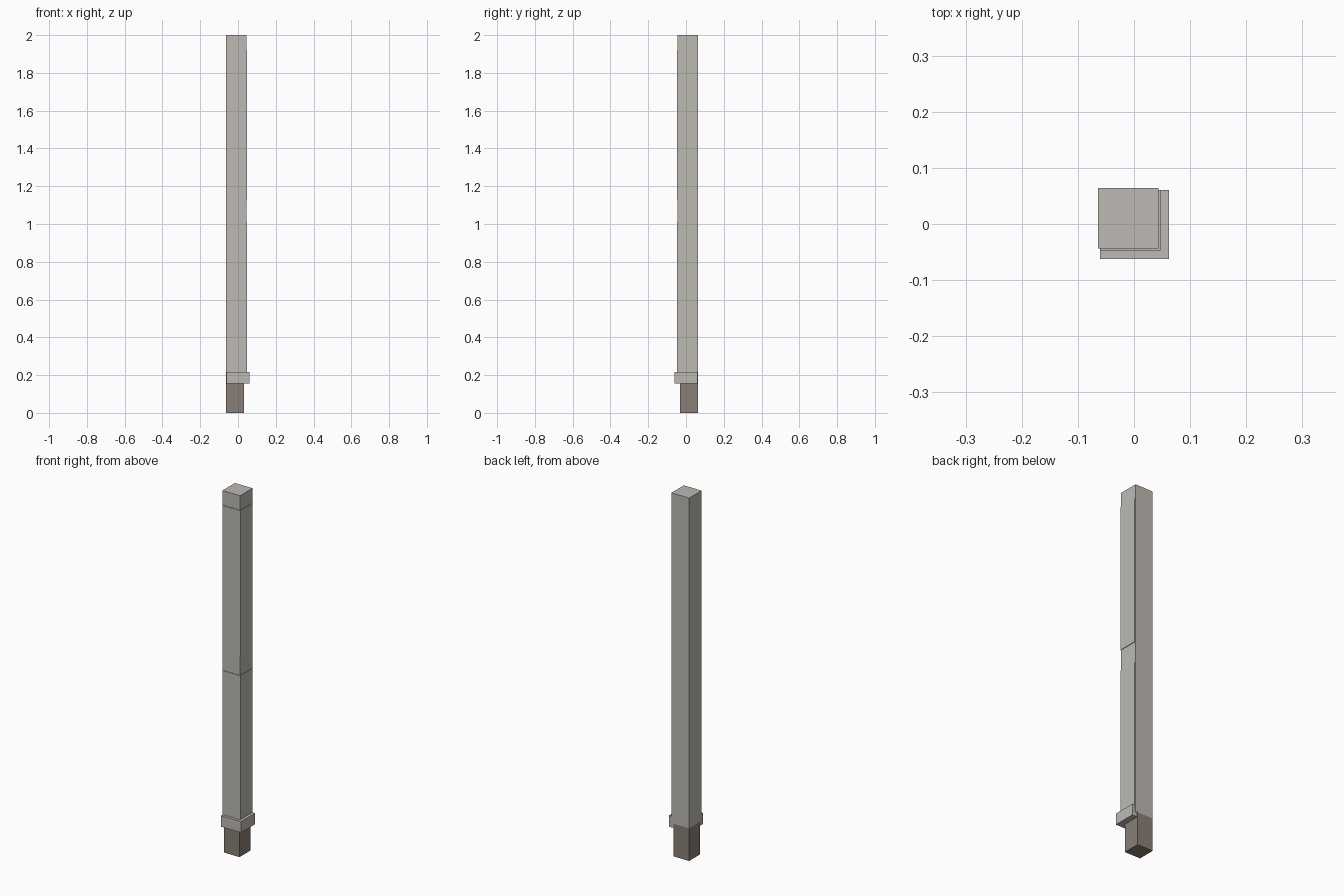
import bpy

cube = bpy.data.objects.get("Cube")
if cube:
    bpy.data.objects.remove(cube, do_unlink=True)


def material(name, colour):
    mat = bpy.data.materials.new(name)
    mat.use_nodes = True
    mat.diffuse_color = (*colour, 1)
    mat.node_tree.nodes["Principled BSDF"].inputs["Base Color"].default_value = (*colour, 1)
    return mat


stone = material("pale stone", (0.51, 0.49, 0.455))
plinth = material("brown stone", (0.25, 0.215, 0.18))


def corner_block(name, back, front, bottom, top, mat):
    """Square block, the same on the x and y sides, mirrored across the diagonal."""
    size = front + back
    mid = (front - back) / 2
    bpy.ops.mesh.primitive_cube_add(size=1, location=(mid, -mid, (bottom + top) / 2))
    block = bpy.context.object
    block.name = name
    block.scale = (size, size, top - bottom)
    bpy.ops.object.transform_apply(location=False, rotation=False, scale=True)
    block.data.materials.append(mat)
    return block


# Foot and shaft share their two back faces
corner_block("foot", 0.064, 0.031, 0, 0.18, plinth)
corner_block("shaft", 0.064, 0.044, 0.18, 2, stone)

# Collar wraps the two outer faces
corner_block("collar", 0.061, 0.062, 0.155, 0.216, stone)

# Slightly raised panels, leaving a band in the middle and a cap
corner_block("lower_panel", 0.061, 0.047, 0.2, 1.01, stone)
corner_block("upper_panel", 0.061, 0.047, 1.125, 1.92, stone)
